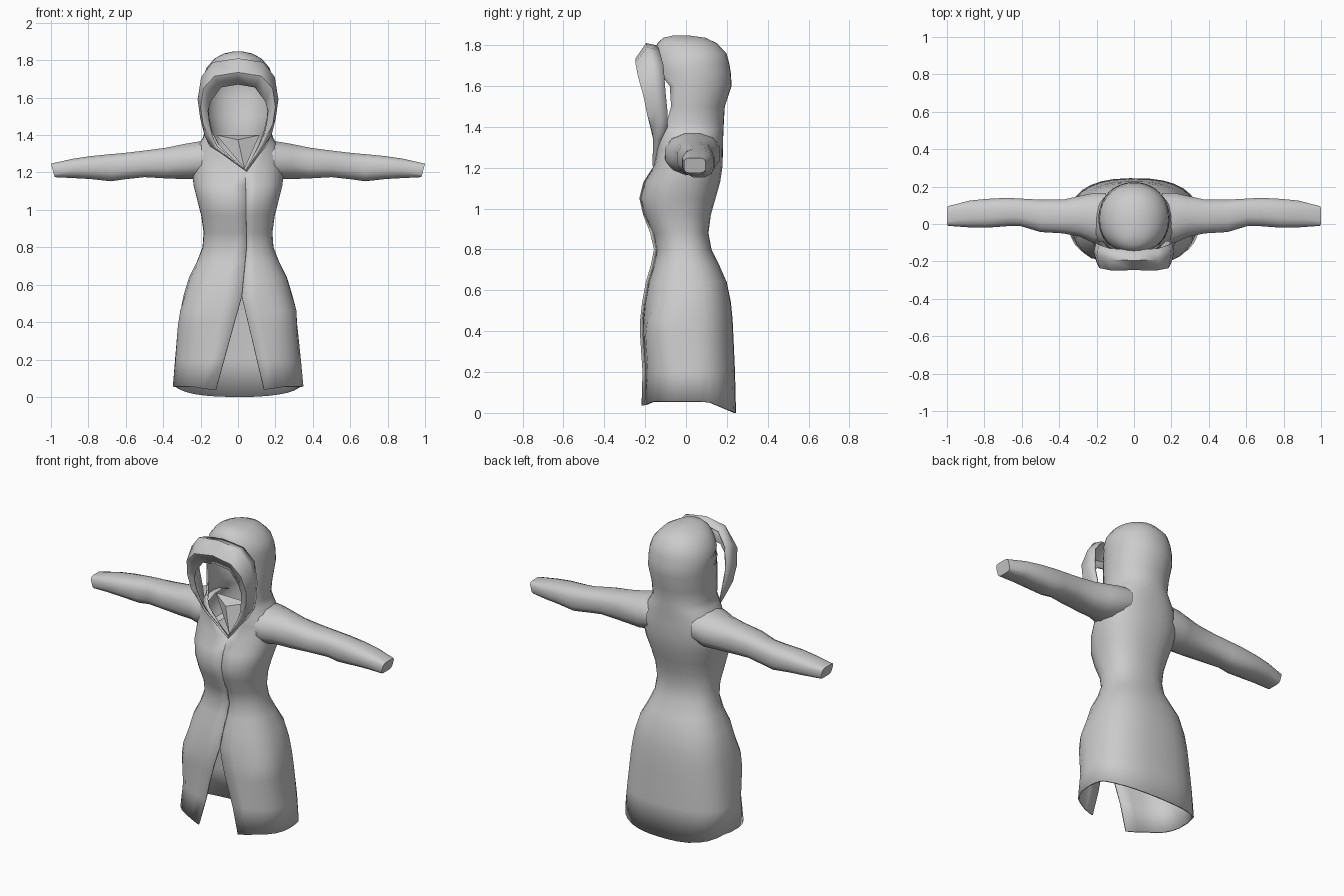
import bpy, bmesh, math
from mathutils import Vector

cube = bpy.data.objects.get("Cube")
if cube:
    bpy.data.objects.remove(cube, do_unlink=True)

cloth = bpy.data.materials.new("light grey cloth")
cloth.use_nodes = True
GREY = (0.6, 0.6, 0.6, 1)
cloth.diffuse_color = GREY
bsdf = cloth.node_tree.nodes["Principled BSDF"]
bsdf.inputs["Base Color"].default_value = GREY
bsdf.inputs["Roughness"].default_value = 0.8


def finish(name, bm, angle=50, thickness=0):
    """Turn a bmesh into a smooth shaded object, optionally as thick cloth."""
    mesh = bpy.data.meshes.new(name)
    bm.to_mesh(mesh)
    bm.free()
    mesh.materials.append(cloth)
    ob = bpy.data.objects.new(name, mesh)
    bpy.context.collection.objects.link(ob)
    bpy.ops.object.select_all(action='DESELECT')
    ob.select_set(True)
    bpy.context.view_layer.objects.active = ob
    bpy.ops.object.shade_smooth_by_angle(angle=math.radians(angle))
    if thickness:
        mod = ob.modifiers.new("cloth thickness", 'SOLIDIFY')
        mod.thickness = thickness
        mod.offset = -1
    return ob


def loft(rows, closed=False, caps=(False, False)):
    """Skin a list of equally long point rows."""
    bm = bmesh.new()
    grid = [[bm.verts.new(p) for p in row] for row in rows]
    n = len(rows[0])
    for a, b in zip(grid, grid[1:]):
        for j in range(n if closed else n - 1):
            k = (j + 1) % n
            bm.faces.new((a[j], a[k], b[k], b[j]))
    if caps[0]:
        bm.faces.new(grid[0][::-1])
    if caps[1]:
        bm.faces.new(grid[-1])
    bmesh.ops.remove_doubles(bm, verts=bm.verts, dist=0.0005)
    return bm


def spow(v, e):
    return math.copysign(abs(v) ** e, v)


# Coat shell rings: height, half width, front y, back y
RINGS = [
    (0.04, .350, -.212, .245), (0.20, .337, -.203, .240), (0.38, .318, -.213, .232),
    (0.46, .307, -.212, .228), (0.54, .292, -.203, .220), (0.64, .262, -.185, .200),
    (0.72, .222, -.162, .165), (0.80, .190, -.147, .125), (0.88, .184, -.165, .110),
    (0.97, .197, -.207, .122), (1.05, .218, -.225, .145), (1.13, .238, -.205, .168),
    (1.21, .247, -.158, .180), (1.29, .240, -.152, .181), (1.35, .212, -.155, .182),
    (1.385, .188, -.160, .184), (1.42, .178, -.165, .185), (1.50, .185, -.165, .190),
    (1.60, .190, -.163, .223), (1.66, .190, -.160, .220), (1.71, .185, -.158, .212),
    (1.76, .168, -.155, .198), (1.81, .125, -.140, .150), (1.836, .075, -.110, .095),
    (1.848, .020, -.060, .010)]
# Front opening: height, centre x, half width
OPENING = [(0.04, .010, .130), (0.54, .020, 0), (0.80, .045, 0), (1.21, .040, 0),
           (1.35, .005, .110), (1.42, 0, .145), (1.50, 0, .165), (1.60, 0, .160),
           (1.66, 0, .110), (1.71, 0, 0), (2, 0, 0)]


def opening(z):
    for (z0, c0, g0), (z1, c1, g1) in zip(OPENING, OPENING[1:]):
        if z <= z1:
            t = max(0, (z - z0) / (z1 - z0))
            return c0 + (c1 - c0) * t, g0 + (g1 - g0) * t


COLUMNS = 28
rows = []
for z, w, yf, yb in RINGS:
    e = 0.8 if z < 0.7 else 0.85 if z < 1.4 else 0.95
    c, g = opening(z)
    start = math.asin(spow((c + g) / w, 1 / e)) if abs(c + g) < w else 1.2
    end = math.tau + (math.asin(spow((c - g) / w, 1 / e)) if abs(c - g) < w else -1.2)
    row = []
    for j in range(COLUMNS + 1):
        a = start + (end - start) * j / COLUMNS
        x = w * spow(math.sin(a), e)
        y = (yf + yb) / 2 - (yb - yf) / 2 * spow(math.cos(a), e)
        h = z
        if z < 0.1:                                   # hem dips at the back
            h = 0.055 - 0.055 * max(0, (y - 0.11) / 0.135) - 0.02 * max(0, (-y - 0.17) / 0.04)
        if 0.37 < z < 0.5 and abs(x) > 0.18 and y < -0.04:   # pocket bulges
            x *= 1.03
            y -= 0.012
        if j == COLUMNS and z < 1.2:                  # right front laps over left
            y -= 0.012 if z < 0.95 else 0.005
        row.append((x, y, h))
    rows.append(row)
finish("coat_shell", loft(rows, caps=(False, True)), 50, 0.01)

# Padded hood rim: rear edge, ridge, front and inner edge at each station
RIM = [
    [(0, -.14, 1.798), (0, -.195, 1.81), (0, -.247, 1.735), (0, -.215, 1.67)],
    [(.13, -.13, 1.775), (.135, -.19, 1.79), (.125, -.248, 1.715), (.09, -.212, 1.655)],
    [(.19, -.11, 1.70), (.197, -.17, 1.71), (.185, -.236, 1.65), (.145, -.205, 1.58)],
    [(.203, -.10, 1.57), (.216, -.15, 1.59), (.200, -.208, 1.55), (.160, -.20, 1.53)],
    [(.190, -.09, 1.47), (.202, -.135, 1.49), (.187, -.19, 1.46), (.152, -.19, 1.46)],
    [(.176, -.09, 1.40), (.180, -.13, 1.40), (.160, -.17, 1.40), (.138, -.175, 1.40)],
    [(.150, -.12, 1.34), (.135, -.145, 1.335), (.122, -.16, 1.335), (.110, -.16, 1.34)],
    [(.048, -.150, 1.205), (.046, -.16, 1.205), (.042, -.165, 1.21), (.040, -.158, 1.215)]]
left_side = RIM[::-1]
right_side = [[(-x, y, z) for x, y, z in st] for st in RIM[1:-1]] + [RIM[-1]]
finish("hood_rim", loft([st[::-1] for st in left_side + right_side]), 60, 0.008)

# Inner neck piece: a small ledge with a pointed panel below it
bm = bmesh.new()
a, b, tip, low = [bm.verts.new(p) for p in
                  [(-.115, -.05, 1.40), (.115, -.05, 1.40), (0, -.12, 1.375), (.035, -.135, 1.22)]]
for f in ((a, tip, b), (a, low, tip), (tip, low, b), (a, b, low)):
    bm.faces.new(f)
bmesh.ops.recalc_face_normals(bm, faces=bm.faces)
finish("inner_neck", bm, 20)

# Sleeves: x, bottom z, top z, front y, back y
SLEEVE = [
    (.15, 1.185, 1.372, -.105, .165), (.22, 1.165, 1.364, -.100, .165),
    (.29, 1.165, 1.352, -.068, .150), (.38, 1.168, 1.333, -.050, .130),
    (.50, 1.175, 1.317, -.043, .130), (.61, 1.163, 1.304, -.010, .136),
    (.68, 1.153, 1.298, -.012, .140), (.79, 1.165, 1.287, -.020, .134),
    (.88, 1.170, 1.274, -.018, .125), (.99, 1.175, 1.247, -.010, .095)]
SIDES = 12
for side, name in ((1, "left_sleeve"), (-1, "right_sleeve")):
    rows = []
    for x, z0, z1, y0, y1 in SLEEVE:
        e = 0.9 if x < 0.3 else 0.75 if x < 0.95 else 0.45
        ring = []
        for j in range(SIDES):
            t = math.tau * (j + 0.5) / SIDES
            s, c = spow(math.sin(t), e), spow(math.cos(t), e)
            k = 1 / abs(spow(math.cos(math.pi / SIDES), e))   # keep full size
            slant = 0.01 * s if x > 0.95 else 0
            ring.append((side * (x + slant), (y0 + y1) / 2 + (y1 - y0) / 2 * c * k,
                         (z0 + z1) / 2 + (z1 - z0) / 2 * s * k))
        rows.append(ring)
    bm = loft(rows, closed=True, caps=(False, True))
    bmesh.ops.recalc_face_normals(bm, faces=bm.faces)
    finish(name, bm, 50)
